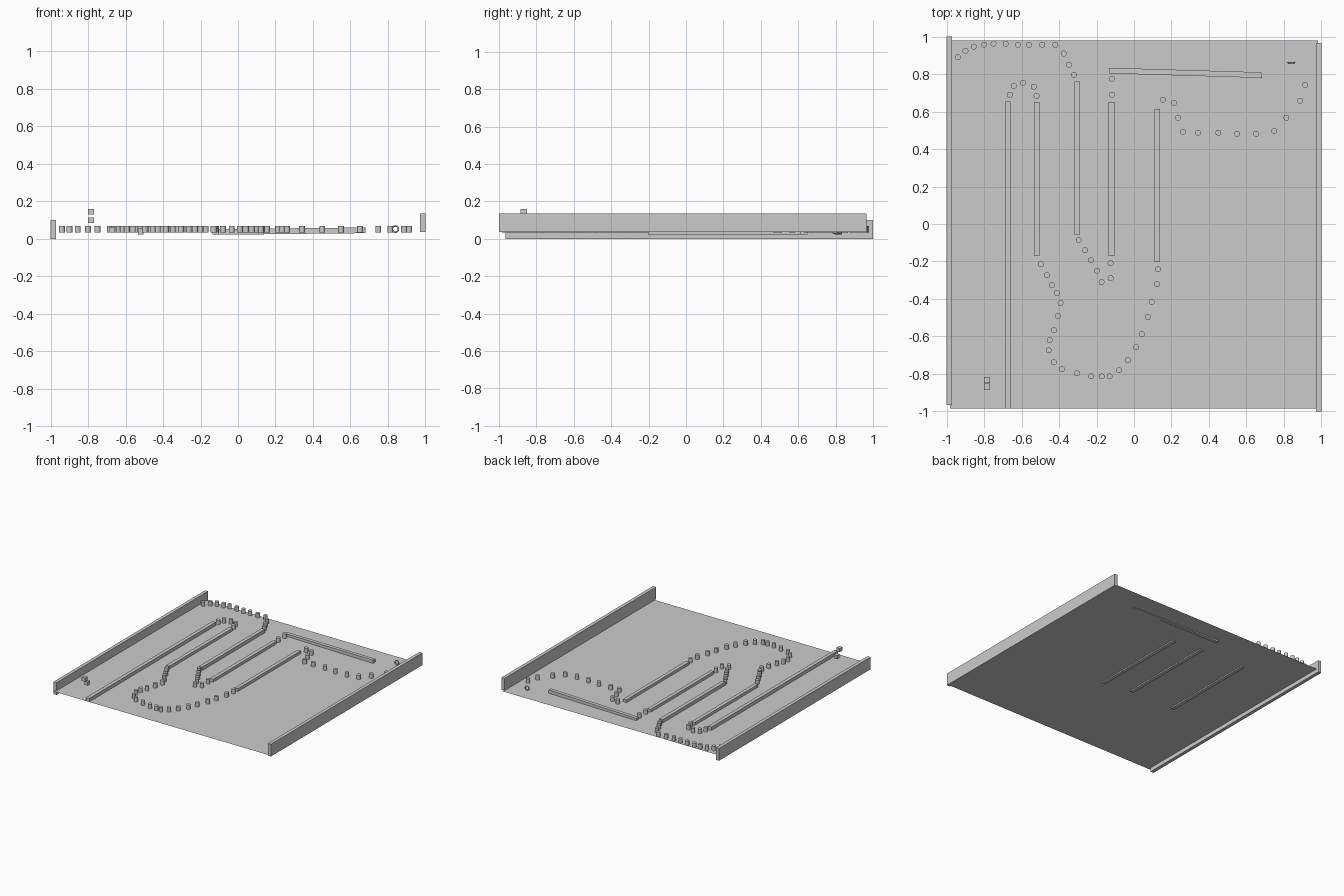
import bpy, bmesh, math
from mathutils import Matrix, Euler

grey = bpy.data.materials.new("light_grey")
grey.diffuse_color = (0.6, 0.6, 0.6, 1)
DECK = 0.033  # height of the playing surface


def finish(name, bm):
    me = bpy.data.meshes.new(name)
    bm.to_mesh(me)
    bm.free()
    me.materials.append(grey)
    ob = bpy.data.objects.new(name, me)
    bpy.context.collection.objects.link(ob)
    return ob


def box(name, x0, x1, y0, y1, z0, z1, rot=(0, 0, 0)):
    bm = bmesh.new()
    bmesh.ops.create_cube(bm, size=1)
    bmesh.ops.scale(bm, vec=(x1 - x0, y1 - y0, z1 - z0), verts=bm.verts)
    bmesh.ops.rotate(bm, matrix=Euler(rot).to_matrix(), verts=bm.verts)
    bmesh.ops.translate(bm, vec=((x0 + x1) / 2, (y0 + y1) / 2, (z0 + z1) / 2), verts=bm.verts)
    return finish(name, bm)


def pegs(name, points):
    bm = bmesh.new()
    for x, y in points:
        bmesh.ops.create_cone(bm, cap_ends=True, segments=32, radius1=0.0155, radius2=0.0155,
                              depth=0.036, matrix=Matrix.Translation((x, y, 0.051)))
    for f in bm.faces:
        f.smooth = len(f.verts) == 4
    for e in bm.edges:
        e.smooth = e.calc_face_angle(0) < 0.6
    return finish(name, bm)


# thin deck sheet
bm = bmesh.new()
bmesh.ops.create_grid(bm, x_segments=1, y_segments=1, size=0.983,
                      matrix=Matrix.Translation((0, -0.003, DECK)))
finish("deck", bm)

# side walls
box("left_wall", -1.0, -0.972, -0.965, 1.0, 0.0, 0.1)
box("right_wall", 0.972, 1.0, -1.0, 0.965, 0.035, 0.135)

# straight rails: x centre, y start, y end, bottom, top
for i, (x, y0, y1, z0, z1) in enumerate([
        (-0.675, -0.985, 0.655, 0.03 + 0.004, 0.062),
        (-0.52, -0.17, 0.65, 0.023, 0.056),
        (-0.303, -0.055, 0.76, 0.034, 0.062),
        (-0.12, -0.17, 0.65, 0.023, 0.056),
        (0.125, -0.202, 0.615, 0.023, 0.056)]):
    box(f"rail_{i + 1}", x - 0.015, x + 0.015, y0, y1, z0, z1)

# slanted cross rail
box("cross_rail", -0.133, 0.68, 0.792, 0.822, 0.026, 0.056,
    (0, -math.radians(0.6), -math.radians(1.7)))

# peg rows
pegs("top_left_pegs", [(-0.94, 0.89), (-0.90, 0.925), (-0.855, 0.947), (-0.80, 0.957),
                       (-0.75, 0.963), (-0.685, 0.963), (-0.62, 0.957), (-0.56, 0.957),
                       (-0.49, 0.957), (-0.42, 0.957), (-0.375, 0.91), (-0.348, 0.85),
                       (-0.32, 0.797)])
pegs("arch_pegs", [(-0.663, 0.69), (-0.642, 0.737), (-0.593, 0.754), (-0.535, 0.733),
                   (-0.52, 0.684)])
pegs("rail_end_pegs", [(-0.118, 0.775), (-0.118, 0.69)])
pegs("right_dip_pegs", [(0.155, 0.663), (0.214, 0.647), (0.235, 0.567), (0.262, 0.492),
                        (0.342, 0.487), (0.45, 0.487), (0.55, 0.481), (0.652, 0.481),
                        (0.749, 0.497), (0.813, 0.567), (0.887, 0.658), (0.914, 0.743)])
pegs("basin_left_pegs", [(-0.497, -0.214), (-0.465, -0.273), (-0.438, -0.326), (-0.412, -0.369),
                         (-0.392, -0.422), (-0.407, -0.492), (-0.428, -0.567), (-0.45, -0.62),
                         (-0.455, -0.674), (-0.428, -0.738), (-0.385, -0.775), (-0.305, -0.797)])
pegs("basin_right_pegs", [(-0.23, -0.813), (-0.172, -0.813), (-0.13, -0.813), (-0.08, -0.781),
                          (-0.033, -0.727), (0.01, -0.658), (0.042, -0.588), (0.074, -0.497),
                          (0.095, -0.417), (0.122, -0.321), (0.128, -0.241)])
pegs("inner_bend_pegs", [(-0.295, -0.086), (-0.262, -0.14), (-0.23, -0.193), (-0.198, -0.25),
                         (-0.173, -0.31), (-0.125, -0.289), (-0.125, -0.209)])

# two small floating blocks
box("lower_block", -0.8, -0.77, -0.85, -0.817, 0.085, 0.115)
box("upper_block", -0.8, -0.77, -0.885, -0.851, 0.13, 0.16)

# small upright ring
bpy.ops.mesh.primitive_torus_add(major_radius=0.0165, minor_radius=0.004, major_segments=32,
                                 minor_segments=12, location=(0.84, 0.862, 0.052),
                                 rotation=(math.pi / 2, 0, 0))
ring = bpy.context.object
ring.name = "ring"
ring.data.materials.append(grey)
bpy.ops.object.shade_smooth()
